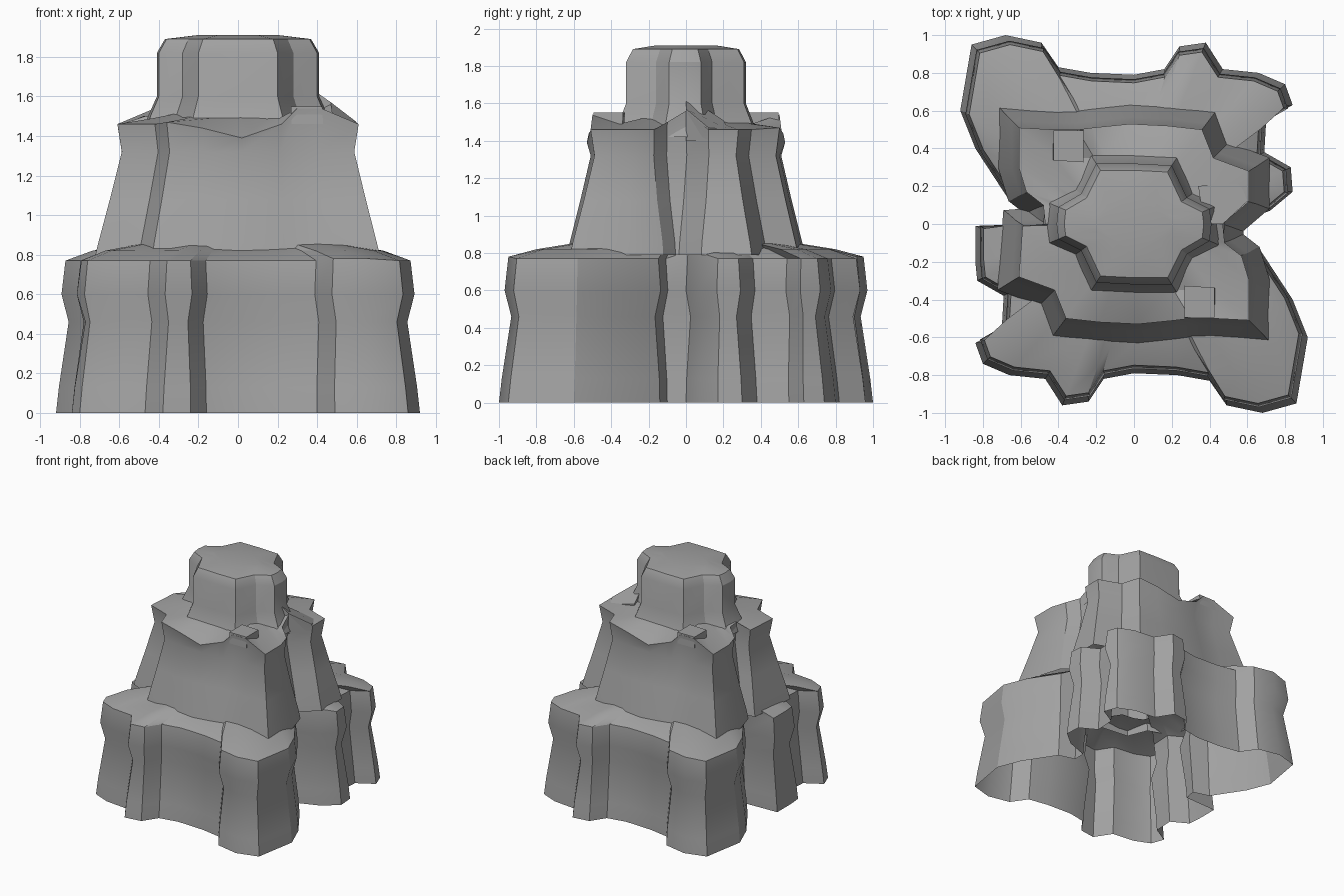
import bpy, bmesh, math
from mathutils import Vector

cube = bpy.data.objects.get("Cube")
if cube:
    bpy.data.objects.remove(cube)

stone = bpy.data.materials.new("grey_stone")
stone.use_nodes = True
grey = (0.36, 0.36, 0.36, 1)
stone.diffuse_color = grey
stone.node_tree.nodes["Principled BSDF"].inputs["Base Color"].default_value = grey


def finish(bm, name):
    mesh = bpy.data.meshes.new(name)
    bm.to_mesh(mesh)
    bm.free()
    ob = bpy.data.objects.new(name, mesh)
    bpy.context.collection.objects.link(ob)
    mesh.materials.append(stone)
    bpy.ops.object.select_all(action='DESELECT')
    ob.select_set(True)
    bpy.context.view_layer.objects.active = ob
    bpy.ops.object.shade_smooth_by_angle(angle=math.radians(28))


def turned(points):
    """Turn points half way round the z axis, keeping rim offsets."""
    return [(-p[0], -p[1], *p[2:]) for p in points]


def inward(outline):
    """Mitred inward direction at each corner of an anticlockwise outline."""
    pts = [Vector(p[:2]) for p in outline]
    result = []
    for i, p in enumerate(pts):
        a = (p - pts[i - 1]).normalized()
        b = (pts[(i + 1) % len(pts)] - p).normalized()
        na, nb = Vector((-a.y, a.x)), Vector((-b.y, b.x))
        mid = (na + nb).normalized()
        result.append(mid / max(mid.dot(na), .6))
    return result


def tier(name, outline, profile, rim, cap=False):
    """Stack outline copies given as (z, scale, inset); the rim ring is ragged."""
    bm = bmesh.new()
    rings = []
    dirs = inward(outline)
    for i, (z, scale, inset) in enumerate(profile):
        ring = []
        for p, d in zip(outline, dirs):
            dz = p[2] if len(p) > 2 and i == rim else 0
            ring.append(bm.verts.new((p[0] * scale + d.x * inset,
                                      p[1] * scale + d.y * inset, z + dz)))
        rings.append(ring)
    n = len(outline)
    for low, high in zip(rings, rings[1:]):
        for i in range(n):
            j = (i + 1) % n
            bm.faces.new((low[i], low[j], high[j], high[i]))
    if cap:
        bm.faces.new(rings[-1])
    finish(bm, name)


# Broad base with buttresses, hollow underneath
front_base = [
    (-.84, -.20), (-.83, -.30), (-.69, -.38), (-.70, -.55), (-.84, -.63),
    (-.80, -.74), (-.66, -.80), (-.47, -.82), (-.38, -.96), (-.24, -.94),
    (-.16, -.82), (0, -.79), (.23, -.80), (.40, -.83), (.49, -.96, .01),
    (.68, -1, .01), (.86, -.95), (.92, -.60), (.84, -.40), (.67, -.14),
    (.53, -.10)]
# The cleft is cut straight on one side and leans back on the other
base = ([(-.55, 0), (-.84, -.01)] + front_base
        + [(.53, 0, .04), (.72, .07, .03), (.84, .17)] + turned(front_base[1:]))
tier("base_tier", base, [
    (0, 1, 0), (.13, .99, .005), (.46, .97, .035), (.60, .97, 0),
    (.77, .965, .015), (.82, .80, 0), (.86, .55, 0)], 4)

# Middle cliff with a ragged rim
front_middle = [
    (-.61, -.28), (-.42, -.35), (-.36, -.50, .01), (-.18, -.52, -.02),
    (.02, -.53, -.07), (.22, -.51), (.30, -.50, .08), (.42, -.50, .08),
    (.61, -.51), (.61, -.30), (.57, -.17), (.48, -.10, .04)]
middle = ([(-.47, 0, .04), (-.59, -.01)] + front_middle
          + [(.47, 0, .1), (.61, .12)] + turned(front_middle))
tier("middle_tier", middle, [
    (.79, 1.03, -.09), (.86, 1.02, -.08), (1.08, 1.01, -.03),
    (1.32, .98, .01), (1.46, 1, 0), (1.49, .7, 0), (1.53, .38, 0)], 4)

# Narrow crown
front_crown = [
    (-.40, -.08), (-.28, -.14), (-.20, -.31), (0, -.32), (.20, -.32),
    (.28, -.16), (.40, -.09), (.41, 0)]
tier("crown_tier", front_crown + turned(front_crown), [
    (1.42, 1.1, -.03), (1.50, 1.06, -.02), (1.60, 1, 0),
    (1.82, 1, 0), (1.89, .95, .02), (1.91, .5, 0)], 4, True)

# Small outcrops on opposite corners of the middle ledge
outcrop = [(.27, -.50), (.43, -.50), (.43, -.34), (.27, -.33)]
for name, shape in (("front_outcrop", outcrop), ("back_outcrop", turned(outcrop))):
    tier(name, shape, [(1.46, 1, 0), (1.55, .99, 0)], 1, True)

# Sloping spur from the crown down to the right-hand ledge
spur = [(.37, 0, .19), (.47, 0, .12), (.60, .12, .02), (.56, .23, .01),
        (.34, .20, .06)]
tier("right_spur", spur, [(1.40, 1, 0), (1.45, 1, 0)], 1, True)
